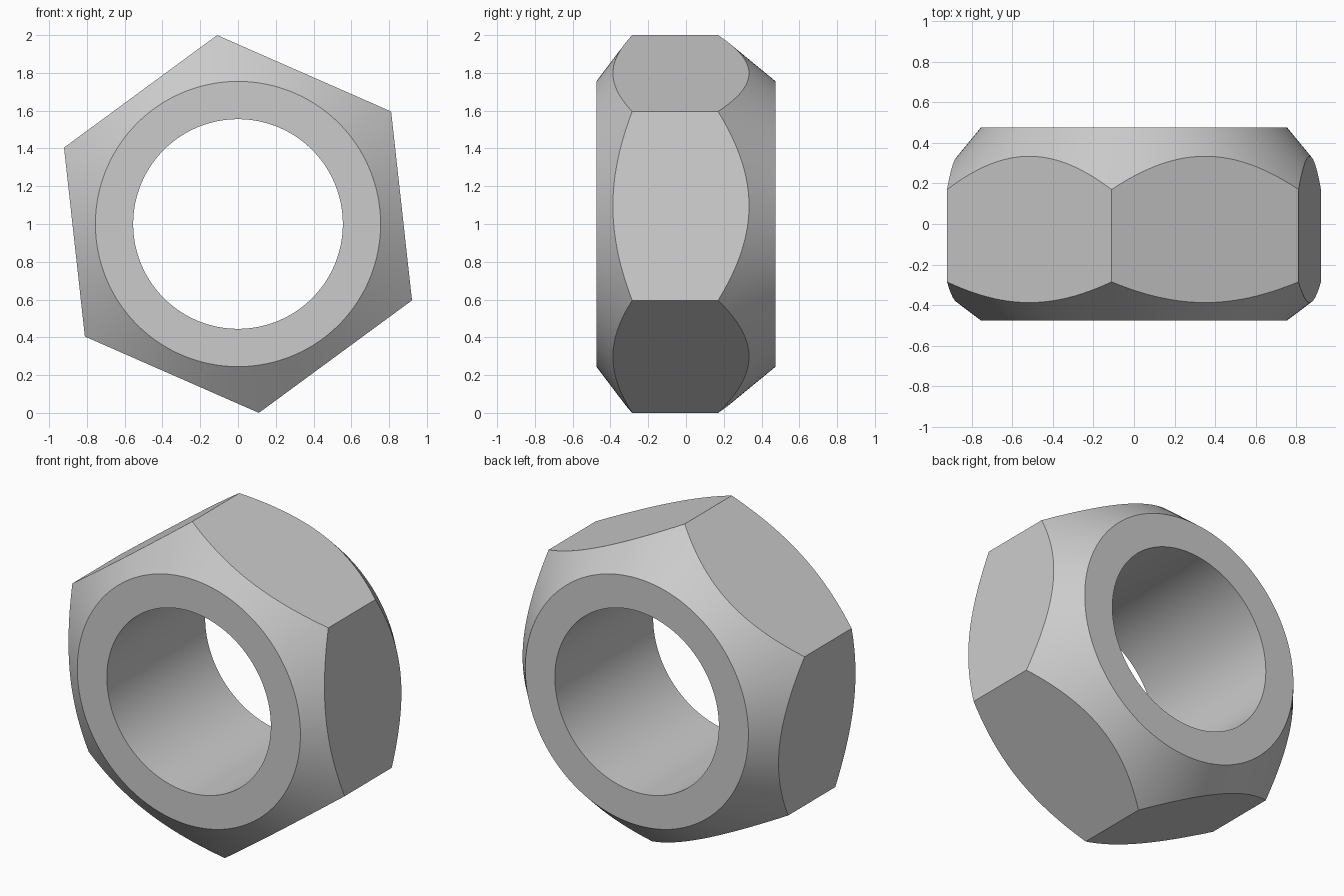
import bpy
import bmesh
import math

if "Cube" in bpy.data.objects:
    bpy.data.objects.remove(bpy.data.objects["Cube"], do_unlink=True)

SEGMENTS = 144           # multiple of six, so every corner gets a vertex
CORNER_RADIUS = 1.006
FLAT_RADIUS = CORNER_RADIUS * math.cos(math.pi / 6)
CORNER_ANGLE = math.radians(36.3)
CENTRE_Z = 1.0
BORE_RADIUS = 0.555
FACE_RADIUS = 0.755
HALF_DEPTH = 0.475
FRONT_CORNER_Y = -0.285  # chamfer depth reached at the corners
BACK_CORNER_Y = 0.17


def chamfer_y(radius, face_y, corner_y):
    """Depth of the conical chamfer at a given radius."""
    t = (radius - FACE_RADIUS) / (CORNER_RADIUS - FACE_RADIUS)
    return face_y + (corner_y - face_y) * t


def section(step):
    """Closed (radius, y) section of the nut at one angular step."""
    turn = 2 * math.pi * step / SEGMENTS
    hexagon = FLAT_RADIUS / math.cos(turn % (math.pi / 3) - math.pi / 6)
    if step % (SEGMENTS // 6) == 0:
        hexagon = CORNER_RADIUS
    return turn + CORNER_ANGLE, [
        (BORE_RADIUS, -HALF_DEPTH),
        (FACE_RADIUS, -HALF_DEPTH),
        (hexagon, chamfer_y(hexagon, -HALF_DEPTH, FRONT_CORNER_Y)),
        (hexagon, chamfer_y(hexagon, HALF_DEPTH, BACK_CORNER_Y)),
        (FACE_RADIUS, HALF_DEPTH),
        (BORE_RADIUS, HALF_DEPTH),
    ]


# Nut body: sections joined around the bore axis
bm = bmesh.new()
rings = []
for i in range(SEGMENTS):
    angle, points = section(i)
    rings.append([bm.verts.new((r * math.cos(angle), y, CENTRE_Z + r * math.sin(angle)))
                  for r, y in points])
for i, ring in enumerate(rings):
    following = rings[(i + 1) % SEGMENTS]
    for j in range(len(ring)):
        k = (j + 1) % len(ring)
        bm.faces.new((ring[j], following[j], following[k], ring[k]))
bmesh.ops.recalc_face_normals(bm, faces=bm.faces)
mesh = bpy.data.meshes.new("hex_nut")
bm.to_mesh(mesh)
bm.free()

nut = bpy.data.objects.new("hex_nut", mesh)
bpy.context.collection.objects.link(nut)

# Plain grey metal
grey = bpy.data.materials.new("light_grey")
grey.use_nodes = True
colour = (0.6, 0.6, 0.6, 1.0)
grey.diffuse_color = colour
grey.node_tree.nodes["Principled BSDF"].inputs["Base Color"].default_value = colour
mesh.materials.append(grey)

# Smooth bore and chamfers, crisp edges elsewhere
bpy.ops.object.select_all(action="DESELECT")
nut.select_set(True)
bpy.context.view_layer.objects.active = nut
bpy.ops.object.shade_smooth_by_angle(angle=math.radians(30))
